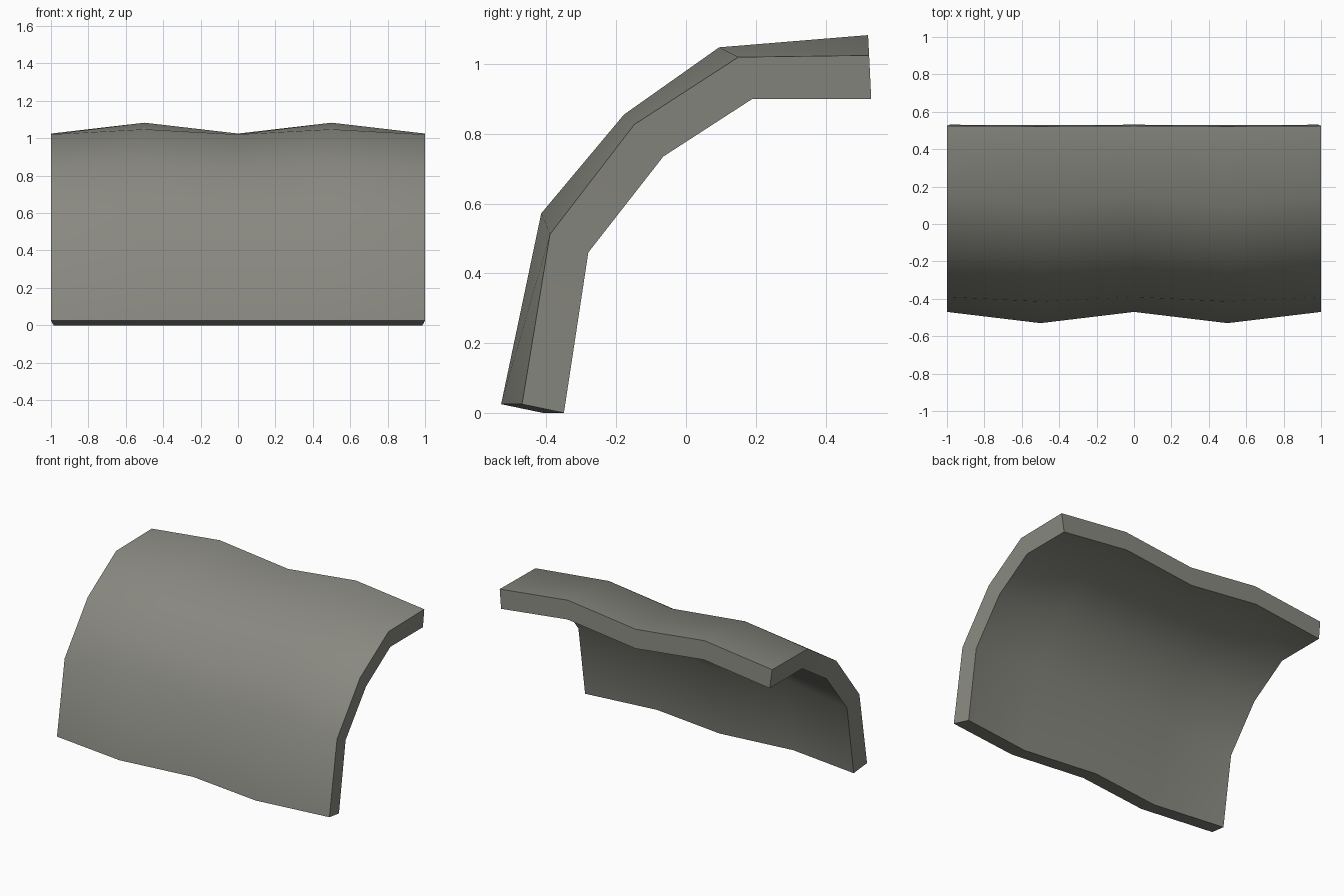
import bpy
import bmesh
import math

if "Cube" in bpy.data.objects:
    bpy.data.objects.remove(bpy.data.objects["Cube"])

# Side profile in (y, z): outer face at a trough, shift to a crest, shift to inner face
trough = [(-0.47, 0.025), (-0.39, 0.512), (-0.148, 0.827), (0.15, 1.02), (0.525, 1.025)]
crest = [(-0.53, 0.025), (-0.415, 0.572), (-0.178, 0.855), (0.095, 1.048), (0.522, 1.083)]
inward = [(0.12, -0.025), (0.11, -0.052), (0.083, -0.092), (0.04, -0.12), (0.006, -0.125)]
columns = [-1.0, -0.5, 0.0, 0.5, 1.0]
n = len(columns)

bm = bmesh.new()
outer, inner = [], []
for i, x in enumerate(columns):
    profile = crest if i % 2 else trough
    # the ends lean slightly inward underneath
    xi = x * 0.986 if abs(x) == 1 else x
    outer.append([bm.verts.new((x, y, z)) for y, z in profile])
    inner.append([bm.verts.new((xi, y + dy, z + dz))
                  for (y, z), (dy, dz) in zip(profile, inward)])

# Outer and inner skins
for i in range(n - 1):
    for j in range(len(trough) - 1):
        for skin in (outer, inner):
            bm.faces.new((skin[i][j], skin[i + 1][j], skin[i + 1][j + 1], skin[i][j + 1]))


# Rim strips joining the two skins
def rim(a, b):
    for k in range(len(a) - 1):
        bm.faces.new((a[k], a[k + 1], b[k + 1], b[k]))


for end in (0, -1):
    rim(outer[end], inner[end])
    rim([c[end] for c in outer], [c[end] for c in inner])

bmesh.ops.recalc_face_normals(bm, faces=bm.faces)
mesh = bpy.data.meshes.new("curved_wavy_panel")
bm.to_mesh(mesh)
bm.free()

# Single warm grey material
grey = bpy.data.materials.new("warm grey")
grey.diffuse_color = (0.25, 0.25, 0.22, 1)
grey.use_nodes = True
grey.node_tree.nodes["Principled BSDF"].inputs["Base Color"].default_value = grey.diffuse_color
mesh.materials.append(grey)

panel = bpy.data.objects.new("curved_wavy_panel", mesh)
bpy.context.collection.objects.link(panel)
bpy.context.view_layer.objects.active = panel
panel.select_set(True)
bpy.ops.object.shade_smooth_by_angle(angle=math.radians(45))
